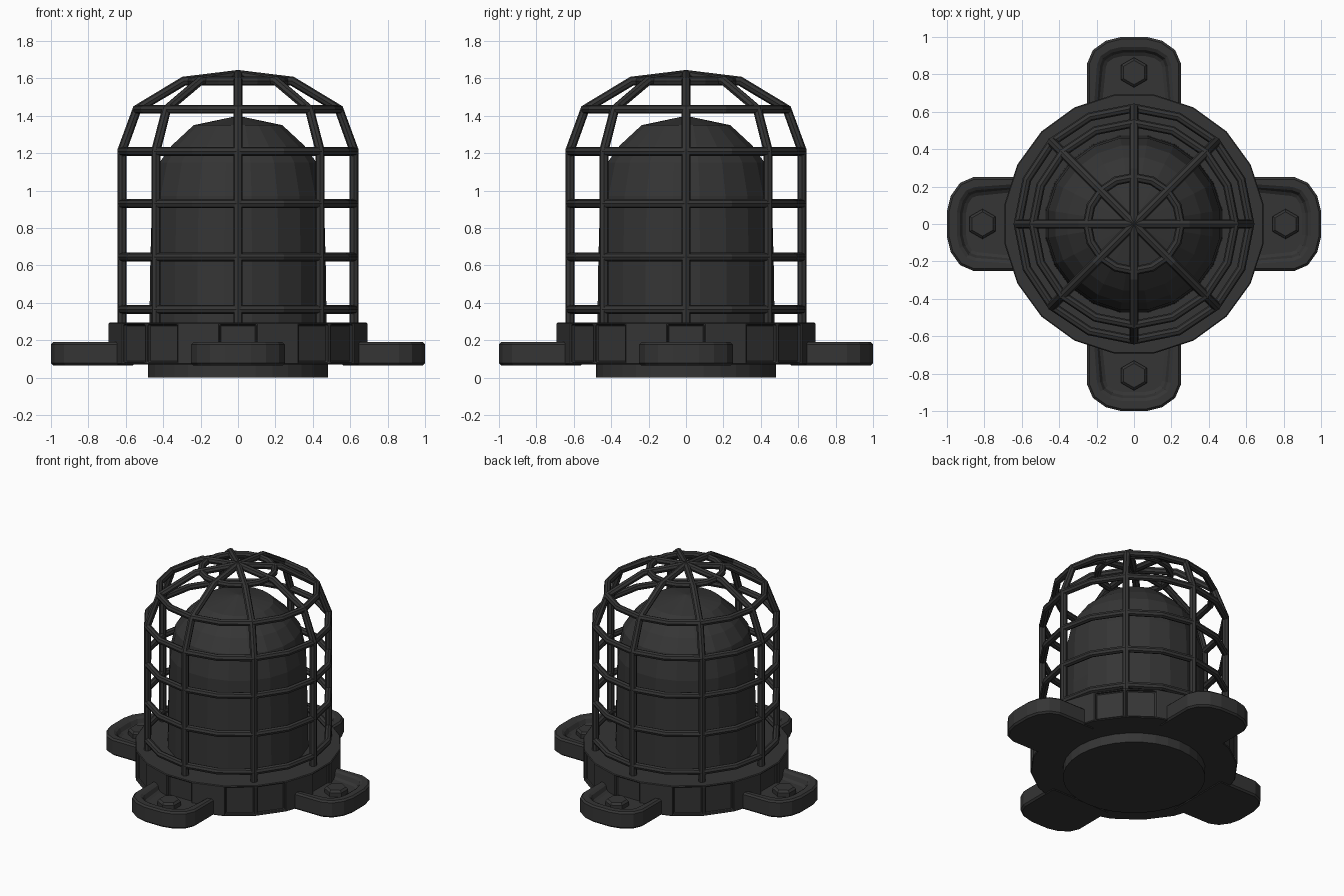
import bpy, bmesh, math
from mathutils import Matrix

if "Cube" in bpy.data.objects:
    bpy.data.objects.remove(bpy.data.objects["Cube"])

dark = bpy.data.materials.new("dark_metal")
dark.diffuse_color = (0.035, 0.035, 0.035, 1)
dark.use_nodes = True
dark.node_tree.nodes["Principled BSDF"].inputs["Base Color"].default_value = dark.diffuse_color


def finish(bm, name):
    bmesh.ops.recalc_face_normals(bm, faces=bm.faces)
    me = bpy.data.meshes.new(name)
    bm.to_mesh(me)
    bm.free()
    ob = bpy.data.objects.new(name, me)
    ob.data.materials.append(dark)
    bpy.context.collection.objects.link(ob)
    return ob


def bevel(ob, width):
    m = ob.modifiers.new("bevel", 'BEVEL')
    m.width, m.segments = width, 1
    m.limit_method, m.angle_limit = 'ANGLE', math.radians(50)


def lathe(name, profile, sides, phase=0.0):
    """Revolve (radius, z) points around z, capping open ends."""
    bm = bmesh.new()
    rings = []
    for r, z in profile:
        if r == 0:
            rings.append([bm.verts.new((0, 0, z))])
        else:
            rings.append([bm.verts.new((r * math.cos(phase + i * math.tau / sides),
                                        r * math.sin(phase + i * math.tau / sides), z))
                          for i in range(sides)])
    for a, b in zip(rings, rings[1:]):
        for i in range(sides):
            j = (i + 1) % sides
            if len(b) == 1:
                bm.faces.new((a[i], a[j], b[0]))
            else:
                bm.faces.new((a[i], a[j], b[j], b[i]))
    for ring in (rings[0], rings[-1]):
        if len(ring) > 1:
            bm.faces.new(ring)
    return finish(bm, name)


def rods(name, paths, cyclic, radius):
    """Round rods swept along straight-segment paths."""
    cu = bpy.data.curves.new(name, 'CURVE')
    cu.dimensions = '3D'
    cu.bevel_depth, cu.bevel_resolution = radius, 2
    cu.use_fill_caps = True
    for pts in paths:
        sp = cu.splines.new('POLY')
        sp.points.add(len(pts) - 1)
        for p, co in zip(sp.points, pts):
            p.co = (*co, 1)
        sp.use_cyclic_u = cyclic
        sp.use_smooth = False
    cu.materials.append(dark)
    ob = bpy.data.objects.new(name, cu)
    bpy.context.collection.objects.link(ob)


# Bottom plinth and glass dome
lathe("plinth", [(0.48, 0), (0.48, 0.08)], 32)
lathe("glass_dome", [(0.48, 0.25), (0.475, 0.6), (0.465, 0.97), (0.425, 1.15),
                     (0.36, 1.24), (0.24, 1.35), (0, 1.40)], 20, math.radians(9))

# Collar with recessed grip panels on some of its 20 sides
collar = lathe("collar", [(0.70, 0.07), (0.70, 0.295)], 20, math.radians(9))
bm = bmesh.new()
bm.from_mesh(collar.data)
panels = []
for f in bm.faces:
    if abs(f.normal.z) < 0.1:
        a = math.degrees(math.atan2(f.normal.y, f.normal.x)) % 90
        if min(a, 90 - a) < 5 or abs(a - 45) < 12:
            panels.append(f)
bmesh.ops.inset_individual(bm, faces=panels, thickness=0.015, depth=0)
bmesh.ops.inset_individual(bm, faces=panels, thickness=0.004, depth=-0.02)
bm.to_mesh(collar.data)
bm.free()
bevel(collar, 0.007)

# Four mounting lugs with sunken trays, and their hex bolts
half = [(0.55, 0.25), (0.86, 0.25), (0.93, 0.22), (0.98, 0.15), (1.0, 0.07)]
outline = half + [(x, -y) for x, y in reversed(half)]
for k, side in enumerate(("right", "back", "left", "front")):
    turn = Matrix.Rotation(k * math.pi / 2, 4, 'Z')
    bm = bmesh.new()
    low = bm.faces.new([bm.verts.new((x, y, 0.065)) for x, y in outline])
    ext = bmesh.ops.extrude_face_region(bm, geom=[low])
    bmesh.ops.translate(bm, vec=(0, 0, 0.125),
                        verts=[v for v in ext["geom"] if isinstance(v, bmesh.types.BMVert)])
    bmesh.ops.recalc_face_normals(bm, faces=bm.faces)
    top = [f for f in bm.faces if f.normal.z > 0.9]
    bmesh.ops.inset_region(bm, faces=top, thickness=0.065)
    bmesh.ops.inset_region(bm, faces=top, thickness=0.025, depth=-0.05)
    bm.transform(turn)
    bevel(finish(bm, "lug_" + side), 0.012)

    bolt = lathe("bolt_" + side, [(0.08, 0.12), (0.08, 0.17), (0.065, 0.185)], 6, math.pi / 6)
    bolt.data.transform(turn @ Matrix.Translation((0.81, 0, 0)) @ Matrix.Rotation(-k * math.pi / 2, 4, 'Z'))

# Cage hoops: four bent rods crossing at the top
side_path = [(0.62, 0.26), (0.62, 1.215), (0.54, 1.435), (0.29, 1.585)]
hoops = []
for k in range(4):
    c, s = math.cos(k * math.pi / 4), math.sin(k * math.pi / 4)
    prof = side_path + [(0, 1.62)] + [(-r, z) for r, z in reversed(side_path)]
    hoops.append([(r * c, r * s, z) for r, z in prof])
rods("cage_hoops", hoops, False, 0.025)

# Cage rings
rings = [(0.62, 0.365), (0.62, 0.645), (0.62, 0.93), (0.62, 1.21), (0.54, 1.435), (0.25, 1.585)]
rods("cage_rings", [[(r * math.cos(i * math.tau / 16), r * math.sin(i * math.tau / 16), z)
                     for i in range(16)] for r, z in rings], True, 0.024)
